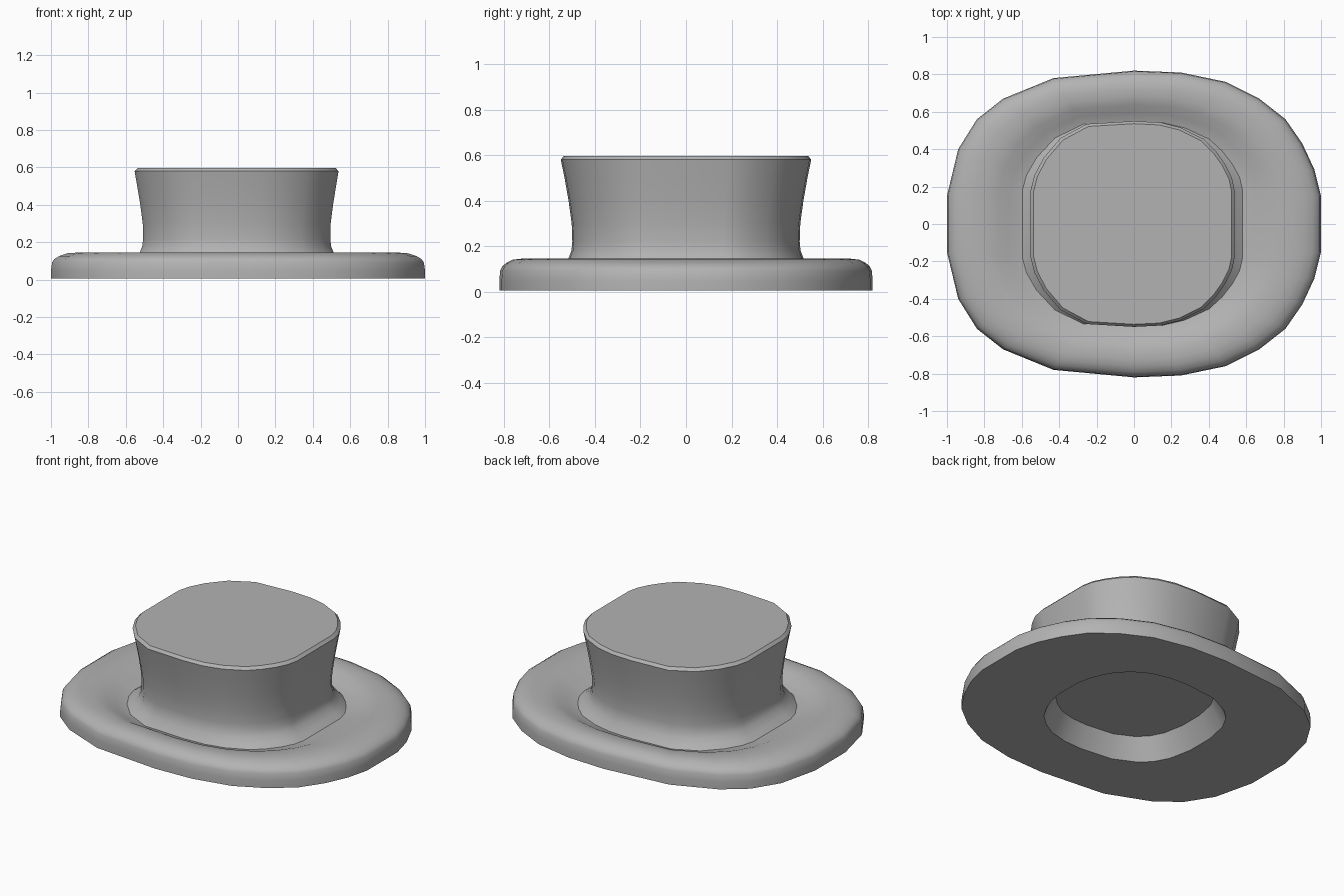
import bpy

if "Cube" in bpy.data.objects:
    bpy.data.objects.remove(bpy.data.objects["Cube"])

# Half outlines seen from above (right to left), mirrored front to back
BRIM = [(1, .15), (.965, .29), (.90, .43), (.81, .56), (.67, .67), (.49, .76), (.25, .81),
        (0, .82), (-.43, .78), (-.70, .67), (-.84, .56), (-.94, .40), (-1, .15)]
CROWN = [(.535, .18), (.52, .25), (.485, .32), (.435, .39), (.37, .455), (.25, .515), (.14, .543),
         (0, .55), (-.25, .535), (-.39, .46), (-.48, .355), (-.53, .26), (-.55, .18)]

# Felt: mid grey
felt = bpy.data.materials.new("felt_grey")
felt.diffuse_color = (.45, .45, .45, 1)
felt.use_nodes = True
felt.node_tree.nodes["Principled BSDF"].inputs["Base Color"].default_value = felt.diffuse_color


def closed(half):
    return half + [(x, -y) for x, y in reversed(half)]


def scaled(outline, sx, sy):
    return [(x * sx, y * sy) for x, y in outline]


def blend(a, b, f):
    return [(p[0] + (q[0] - p[0]) * f, p[1] + (q[1] - p[1]) * f) for p, q in zip(a, b)]


def loft(name, rings, cap_start=False, cap_end=False):
    """Skin a list of (outline, z) rings into one smooth object."""
    n = len(rings[0][0])
    verts = [(x, y, z) for outline, z in rings for x, y in outline]
    faces = []
    for r in range(len(rings) - 1):
        for i in range(n):
            j = (i + 1) % n
            faces.append((r * n + i, r * n + j, (r + 1) * n + j, (r + 1) * n + i))
    if cap_start:
        faces.append(tuple(reversed(range(n))))
    if cap_end:
        faces.append(tuple(range((len(rings) - 1) * n, len(rings) * n)))
    mesh = bpy.data.meshes.new(name)
    mesh.from_pydata(verts, [], faces)
    mesh.materials.append(felt)
    obj = bpy.data.objects.new(name, mesh)
    bpy.context.collection.objects.link(obj)
    bpy.ops.object.select_all(action='DESELECT')
    obj.select_set(True)
    bpy.context.view_layer.objects.active = obj
    bpy.ops.object.shade_smooth_by_angle(angle=0.7)
    return obj


brim, crown = closed(BRIM), closed(CROWN)
base = scaled(crown, 1.09, 1.0)

# Brim: recessed oval underside, rounded rim, top dipping towards the crown
rings = [(scaled(brim, .42, .51), .135), (scaled(brim, .49, .575), .005), (brim, .005)]
for f, z in [(0, .05), (.015, .092), (.045, .110), (.11, .126), (.22, .141), (.36, .145),
             (.52, .144), (.68, .132), (.84, .108), (1, .092), (1.1, .085)]:
    rings.append((blend(brim, base, f), z))
loft("brim", rings, cap_start=True)

# Crown: flared foot, narrow waist, wide bevelled flat top
profile = [(.09, 1.09, 1.0), (.115, 1.02, .97), (.145, .955, .94), (.18, .93, .915),
           (.22, .922, .908), (.30, .926, .913), (.40, .95, .938), (.50, .98, .97),
           (.58, 1.005, 1.0), (.597, .975, .975)]
loft("crown", [(scaled(crown, sx, sy), z) for z, sx, sy in profile], cap_end=True)
